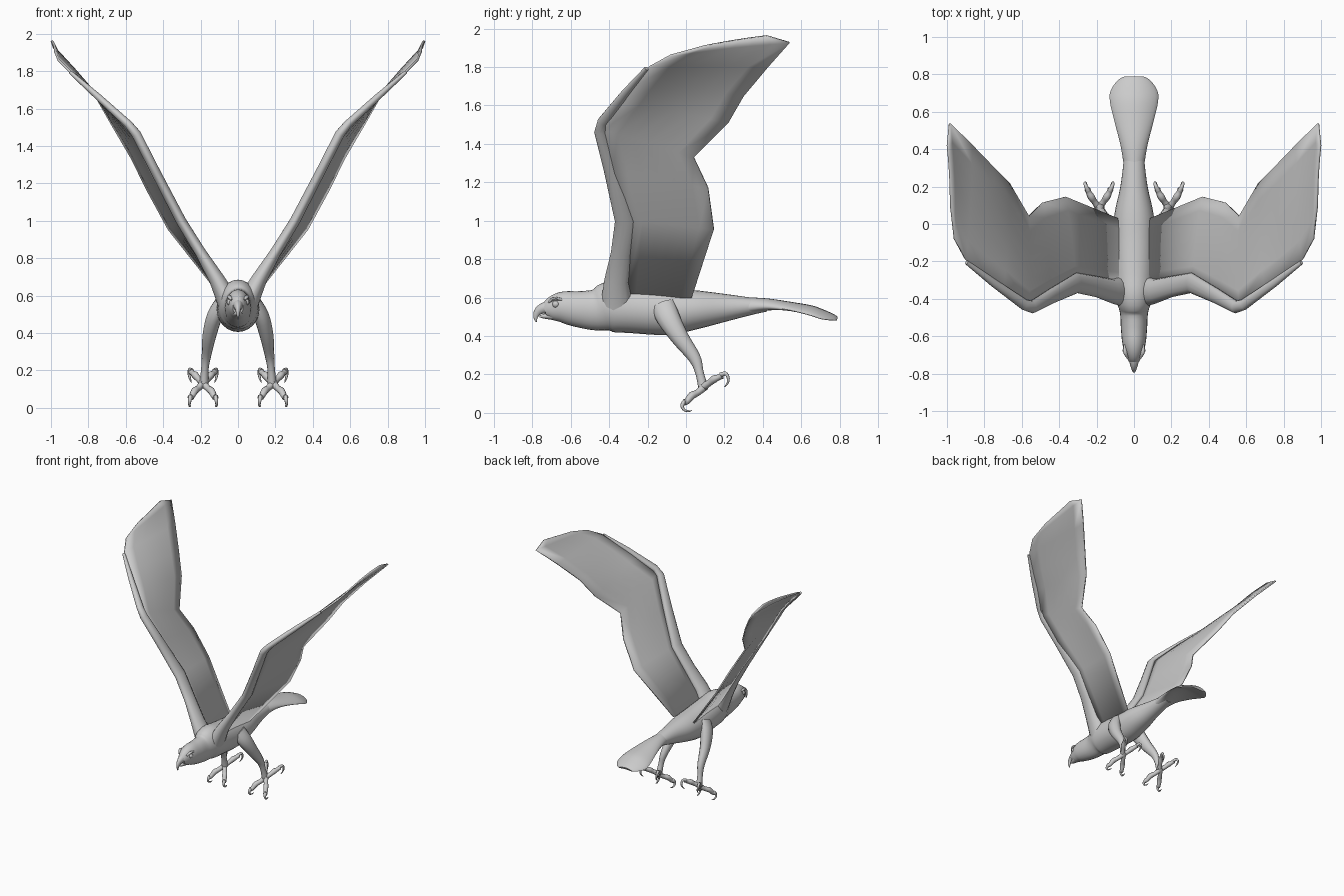
import bpy, bmesh, math
from mathutils import Vector


def spline(rows, steps):
    # Catmull-Rom interpolation through rows of numbers
    if steps < 2:
        return [list(r) for r in rows]
    p = [rows[0]] + list(rows) + [rows[-1]]
    out = []
    for i in range(1, len(p) - 2):
        for s in range(steps):
            t = s / steps
            out.append([0.5 * (2 * b + (c - a) * t + (2 * a - 5 * b + 4 * c - d) * t * t
                               + (3 * b - a - 3 * c + d) * t ** 3)
                        for a, b, c, d in zip(*p[i - 1:i + 3])])
    return out + [list(rows[-1])]


def finish(name, bm, mirror=False, angle=50):
    bmesh.ops.recalc_face_normals(bm, faces=bm.faces)
    me = bpy.data.meshes.new(name)
    bm.to_mesh(me)
    bm.free()
    ob = bpy.data.objects.new(name, me)
    bpy.context.collection.objects.link(ob)
    bpy.ops.object.select_all(action='DESELECT')
    ob.select_set(True)
    bpy.context.view_layer.objects.active = ob
    bpy.ops.object.shade_smooth_by_angle(angle=math.radians(angle))
    if mirror:
        ob.modifiers.new("Mirror", 'MIRROR')
    return ob


def tube(name, rows, ref=(1, 0, 0), n=12, steps=4, mirror=False, droop=0):
    # rows: x, y, z, radius along ref, radius across
    rows = spline(rows, steps)
    pts = [Vector(r[:3]) for r in rows]
    bm = bmesh.new()
    rings = []
    for i, r in enumerate(rows):
        t = (pts[min(i + 1, len(pts) - 1)] - pts[max(i - 1, 0)]).normalized()
        a = Vector(ref)
        a = (a - t * a.dot(t)).normalized()
        b = t.cross(a)
        ring = []
        for k in range(n):
            u = 2 * math.pi * k / n
            v = pts[i] + a * r[3] * math.cos(u) + b * r[4] * math.sin(u)
            v.z -= droop * v.x ** 2
            ring.append(bm.verts.new(v))
        rings.append(ring)
    for p, q in zip(rings, rings[1:]):
        for k in range(n):
            bm.faces.new((p[k], p[(k + 1) % n], q[(k + 1) % n], q[k]))
    bm.faces.new(rings[0])
    bm.faces.new(rings[-1])
    return finish(name, bm, mirror)


# Body with neck and head
body = [(-.735, .535, .028, .035), (-.70, .543, .045, .062), (-.64, .55, .062, .082),
        (-.56, .54, .07, .094), (-.47, .536, .076, .108), (-.39, .553, .102, .132),
        (-.28, .543, .112, .128), (-.1, .528, .115, .122), (.05, .537, .105, .102),
        (.2, .547, .073, .073), (.34, .555, .055, .045), (.42, .557, .05, .03)]
tube("body", [(0, *r) for r in body], n=24)

# Drooping tail fan
tail = [(.31, .557, .054, .045), (.42, .564, .072, .032), (.55, .557, .105, .02),
        (.65, .543, .128, .017), (.71, .523, .126, .016), (.765, .5, .09, .014), (.785, .49, .06, .01)]
tube("tail", [(0, *r) for r in tail], n=24, droop=2.2)

# Hooked beak
tube("upper_beak", [(0, -.69, .55, .036, .04), (0, -.735, .547, .026, .03), (0, -.768, .53, .016, .022),
                    (0, -.782, .502, .009, .013), (0, -.78, .472, .002, .003)])
tube("lower_beak", [(0, -.69, .505, .03, .022), (0, -.735, .503, .018, .013), (0, -.762, .502, .006, .005)], steps=3)

# Eyes and brow ridges
bm = bmesh.new()
bmesh.ops.create_uvsphere(bm, u_segments=14, v_segments=8, radius=.019)
bmesh.ops.translate(bm, vec=(.042, -.677, .565), verts=bm.verts)
finish("eyes", bm, True)
tube("brows", [(.034, -.715, .577, .006, .006), (.047, -.685, .594, .011, .009), (.05, -.645, .59, .006, .006)],
     n=8, mirror=True)

# Wing arm bones along the leading edge
arm = [(.05, -.36, .56, .085, .06), (.115, -.36, .69, .065, .042), (.20, -.335, .83, .056, .03),
       (.305, -.315, 1.0, .055, .028), (.44, -.385, 1.26, .042, .026), (.545, -.444, 1.465, .034, .026),
       (.585, -.432, 1.515, .03, .022), (.75, -.315, 1.665, .022, .018), (.895, -.205, 1.793, .012, .01)]
tube("wing_arm", arm, ref=(0, 1, 0), n=14, steps=1, mirror=True)

# Wing feather sheet: leading edge to trailing edge stations
sheet = [((.07, -.32, .60), (.09, .03, .60)), ((.315, -.3, 1.0), (.37, .145, .955)),
         ((.455, -.38, 1.25), (.487, .115, 1.17)), ((.565, -.435, 1.475), (.565, .04, 1.33)),
         ((.70, -.34, 1.615), (.67, .22, 1.51)), ((.80, -.27, 1.705), (.75, .3, 1.65)),
         ((.90, -.19, 1.8), (.87, .425, 1.8)), ((.96, -.08, 1.86), (.985, .538, 1.927)),
         ((.98, .1, 1.91), (.996, .42, 1.963))]
bm = bmesh.new()
C = 6
grid = []
for a, b in sheet:
    a, b = Vector(a), Vector(b)
    camber = .05 * (b - a).length
    grid.append([bm.verts.new(a.lerp(b, j / C) + Vector((-.5, 0, .4)) * camber * math.sin(math.pi * j / C) * .6)
                 for j in range(C + 1)])
for p, q in zip(grid, grid[1:]):
    for j in range(C):
        bm.faces.new((p[j], p[j + 1], q[j + 1], q[j]))
wing = finish("wing_feathers", bm, True)
solid = wing.modifiers.new("Thickness", 'SOLIDIFY')
solid.thickness = .012
solid.offset = 0

# Legs
tube("leg", [(.085, -.12, .56, .04, .065), (.125, -.09, .49, .042, .06), (.152, -.03, .39, .037, .046),
             (.168, .045, .285, .026, .032), (.177, .07, .21, .02, .022), (.182, .09, .13, .024, .026)],
     mirror=True)

# Toes and claws: two front, two back, spread to both sides
for side, sx in (("inner", -1), ("outer", 1)):
    def at(dx, y, z, r):
        return (.187 + sx * dx, y, z, r, r)
    tube("front_toe_" + side, [at(-.005, .10, .14, .022), at(.025, .06, .105, .017), at(.045, .03, .09, .02),
                               at(.06, .005, .06, .016), at(.068, -.01, .055, .017)], n=8, steps=3, mirror=True)
    tube("front_claw_" + side, [at(.066, -.005, .06, .013), at(.071, -.02, .04, .01), at(.073, -.012, .018, .007),
                                at(.07, .01, .009, .005), at(.066, .03, .012, .002)], n=8, steps=3, mirror=True)
    tube("back_toe_" + side, [at(-.005, .08, .13, .022), at(.025, .12, .155, .017), at(.042, .145, .175, .02),
                              at(.055, .17, .185, .015), at(.062, .187, .193, .017)], n=8, steps=3, mirror=True)
    tube("back_claw_" + side, [at(.06, .18, .197, .013), at(.071, .205, .205, .01), at(.075, .219, .185, .008),
                               at(.07, .218, .158, .006), at(.062, .2, .135, .002)], n=8, steps=3, mirror=True)
